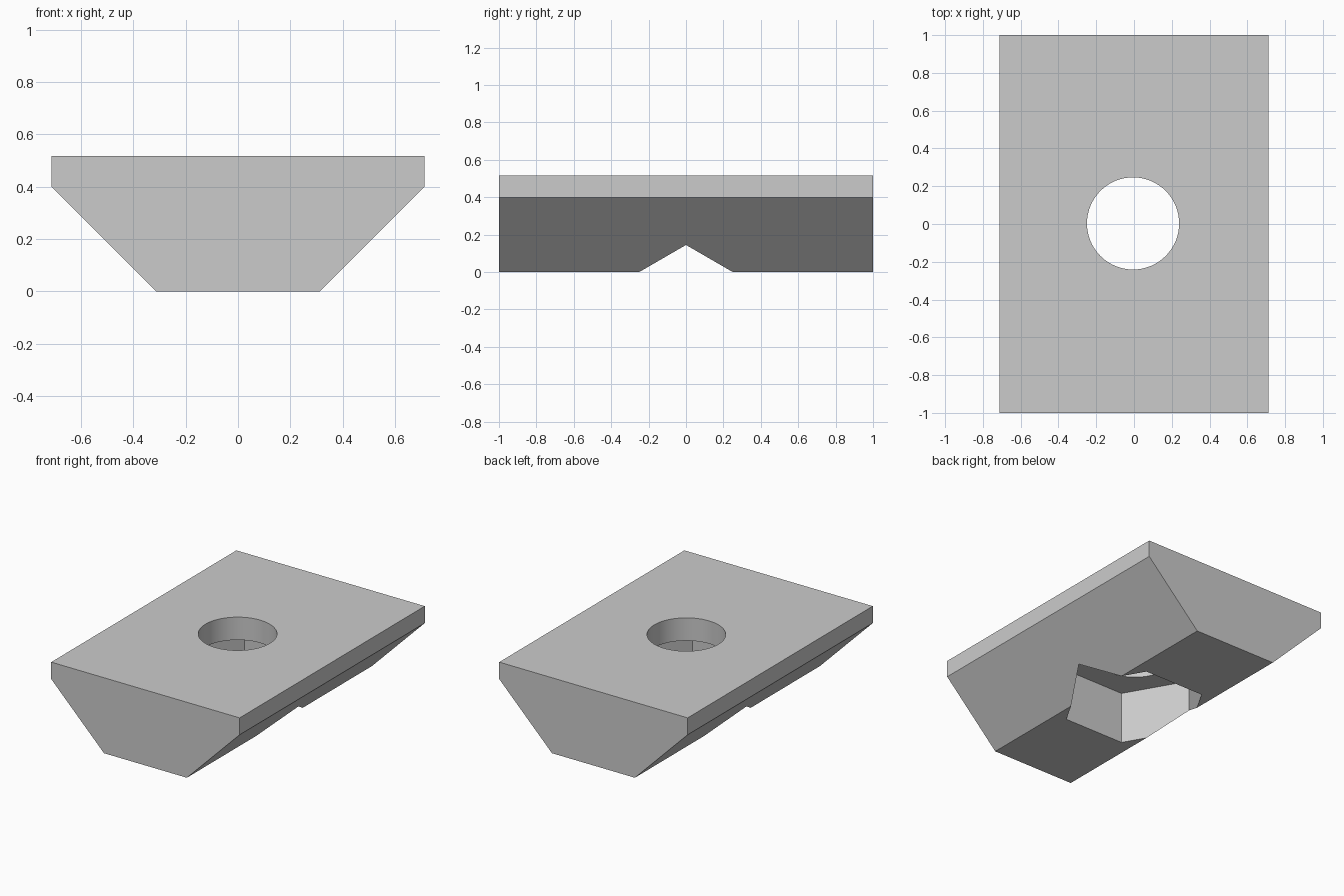
import bpy
import bmesh
from math import radians
from mathutils import Matrix, Vector

default = bpy.data.objects.get("Cube")
if default:
    bpy.data.objects.remove(default, do_unlink=True)

HALF_LENGTH = 1.0
HALF_TOP, HALF_BASE = 0.7125, 0.3135
SHOULDER, HEIGHT = 0.4, 0.516
POCKET_RADIUS, POCKET_TOP = 0.458, 0.36
HOLE_RADIUS = 0.244

grey = bpy.data.materials.new("light grey")
grey.use_nodes = True
colour = (0.6, 0.6, 0.6, 1)
grey.diffuse_color = colour
grey.node_tree.nodes["Principled BSDF"].inputs["Base Color"].default_value = colour


def add_object(name, bm):
    bmesh.ops.recalc_face_normals(bm, faces=bm.faces)
    mesh = bpy.data.meshes.new(name)
    bm.to_mesh(mesh)
    bm.free()
    mesh.materials.append(grey)
    obj = bpy.data.objects.new(name, mesh)
    bpy.context.collection.objects.link(obj)
    return obj


def prism_cutter(name, sides, radius, bottom, top, x=0, y=0):
    bm = bmesh.new()
    bmesh.ops.create_cone(bm, cap_ends=True, segments=sides,
                          radius1=radius, radius2=radius, depth=top - bottom)
    # Put one corner on the x axis
    corner = max(bm.verts, key=lambda v: v.co.x).co
    turn = Matrix.Rotation(-Vector((corner.x, corner.y)).angle_signed(Vector((1, 0))), 4, "Z")
    if abs((turn @ corner).y) > 0.001:
        turn.invert()
    bmesh.ops.transform(bm, matrix=turn, verts=bm.verts)
    bmesh.ops.translate(bm, vec=(x, y, (top + bottom) / 2), verts=bm.verts)
    obj = add_object(name, bm)
    obj.hide_render = True
    return obj


# Body: a bar with chamfered lower sides
right_half = [(HALF_BASE, 0), (HALF_TOP, SHOULDER), (HALF_TOP, HEIGHT)]
outline = right_half + [(-x, z) for x, z in reversed(right_half)]
bm = bmesh.new()
end = bm.faces.new([bm.verts.new((x, -HALF_LENGTH, z)) for x, z in outline])
swept = bmesh.ops.extrude_face_region(bm, geom=[end])["geom"]
bmesh.ops.translate(bm, vec=(0, 2 * HALF_LENGTH, 0),
                    verts=[g for g in swept if isinstance(g, bmesh.types.BMVert)])
body = add_object("slot_nut_body", bm)

# Hexagonal pocket from below and round hole through the top
cutters = [
    prism_cutter("hex_pocket_cutter", 6, POCKET_RADIUS, -0.2, POCKET_TOP),
    prism_cutter("round_hole_cutter", 64, HOLE_RADIUS, 0.2, 0.8, -0.005, 0.003),
]
bpy.ops.object.select_all(action="DESELECT")
bpy.context.view_layer.objects.active = body
body.select_set(True)
for cutter in cutters:
    cut = body.modifiers.new(cutter.name, "BOOLEAN")
    cut.operation = "DIFFERENCE"
    cut.solver = "EXACT"
    cut.object = cutter
    bpy.ops.object.modifier_apply(modifier=cut.name)
    bpy.data.objects.remove(cutter, do_unlink=True)

bpy.ops.object.shade_smooth_by_angle(angle=radians(30))
